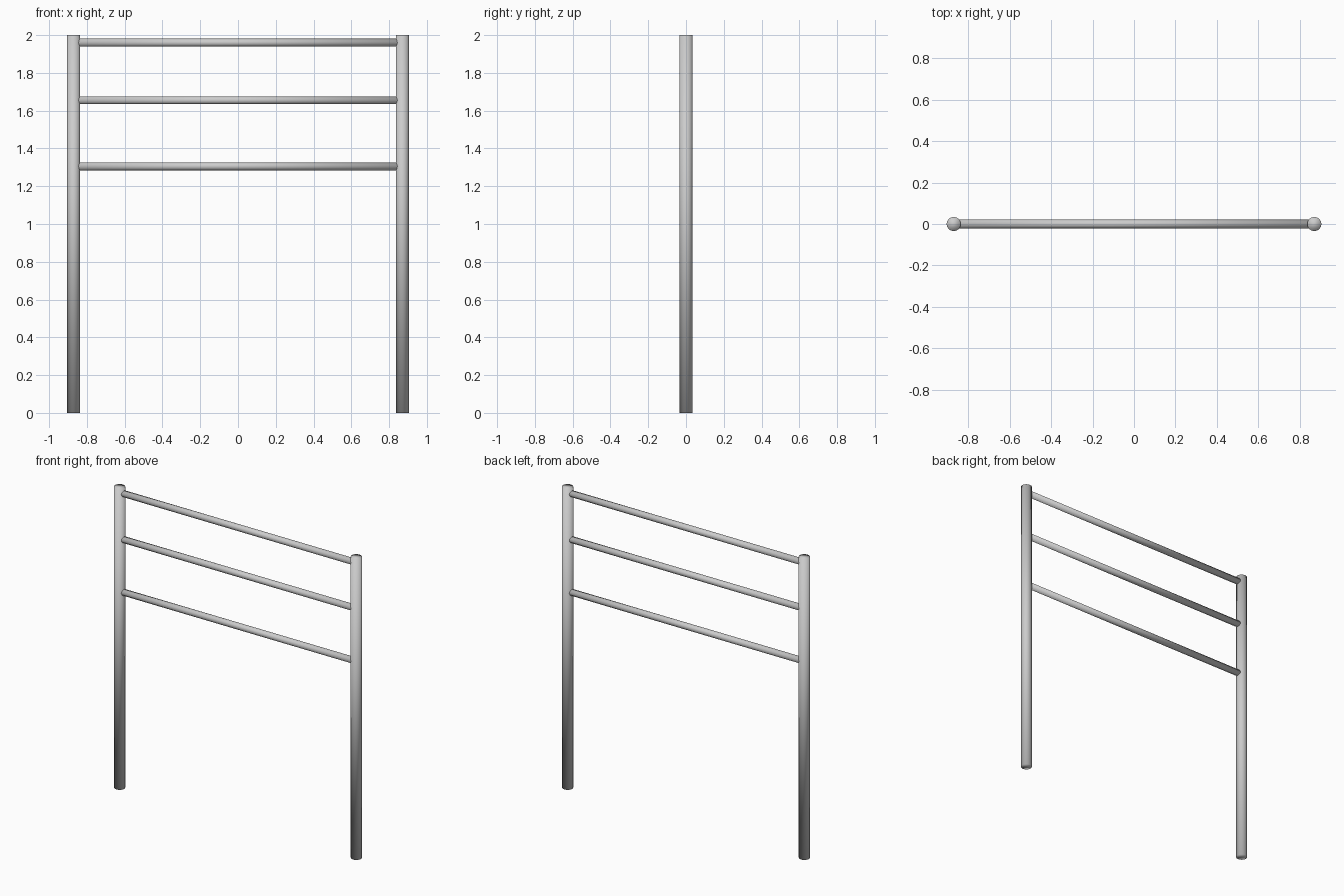
import bpy
from math import pi

if "Cube" in bpy.data.objects:
    bpy.data.objects.remove(bpy.data.objects["Cube"])

POST_X = 0.87      # distance of each post from the middle
POST_R = 0.034
BAR_R = 0.021


def tube(name, radius, length, location, rotation=(0, 0, 0)):
    """Closed round tube, smooth shaded."""
    bpy.ops.mesh.primitive_cylinder_add(vertices=32, radius=radius, depth=length,
                                        location=location, rotation=rotation)
    obj = bpy.context.object
    obj.name = name
    bpy.ops.object.shade_smooth()
    return obj


# Upright posts
for side, sign in (("left", -1), ("right", 1)):
    tube(f"{side}_post", POST_R, 2.0, (sign * POST_X, 0, 1.0))

# Horizontal bars, ends set slightly into the posts
for name, z in (("lower_bar", 1.305), ("middle_bar", 1.655), ("top_bar", 1.96)):
    tube(name, BAR_R, 2 * (POST_X - 0.02), (0, 0, z), (0, pi / 2, 0))
